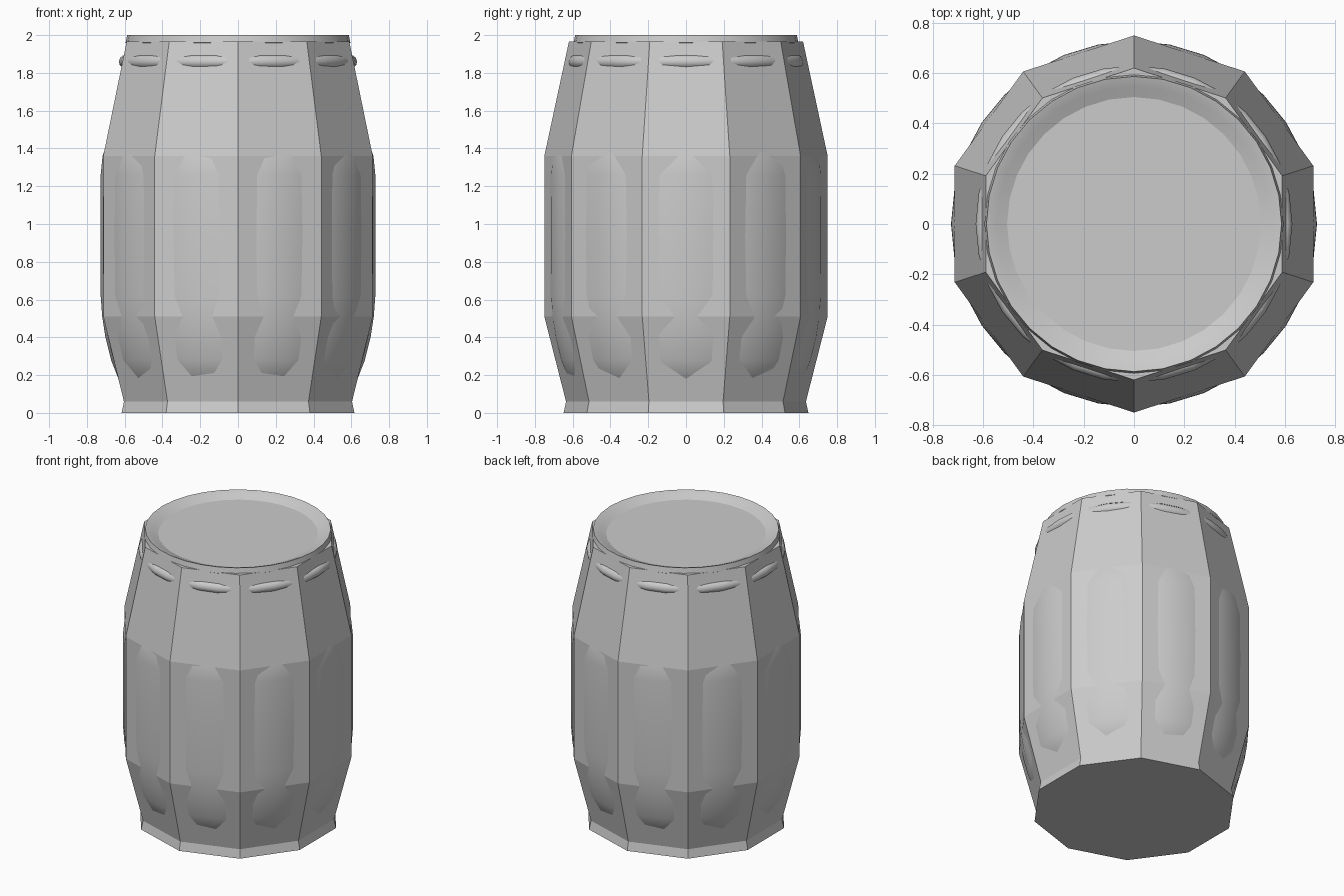
import bpy, bmesh
from math import cos, sin, pi, radians

if "Cube" in bpy.data.objects:
    bpy.data.objects.remove(bpy.data.objects["Cube"])


def lathe(name, profile, sides, smooth_angle=None):
    """Revolve (radius, z) points around z, first corner on +y; ends are capped."""
    bm = bmesh.new()
    rings = []
    for r, z in profile:
        rings.append([bm.verts.new((r * cos(pi / 2 + 2 * pi * i / sides),
                                    r * sin(pi / 2 + 2 * pi * i / sides), z))
                      for i in range(sides)])
    for a, b in zip(rings, rings[1:]):
        for i in range(sides):
            j = (i + 1) % sides
            bm.faces.new((a[i], a[j], b[j], b[i]))
    bm.faces.new(rings[0][::-1])
    bm.faces.new(rings[-1])
    bmesh.ops.recalc_face_normals(bm, faces=bm.faces)
    mesh = bpy.data.meshes.new(name)
    bm.to_mesh(mesh)
    bm.free()
    ob = bpy.data.objects.new(name, mesh)
    bpy.context.collection.objects.link(ob)
    if smooth_angle:
        bpy.ops.object.select_all(action='DESELECT')
        ob.select_set(True)
        bpy.context.view_layer.objects.active = ob
        bpy.ops.object.shade_smooth_by_angle(angle=radians(smooth_angle))
    return ob


# Ten flat staves with a short flared foot
lathe("staves", [(0.648, 0), (0.635, 0.06), (0.75, 0.51),
                 (0.75, 1.36), (0.62, 1.965)], 10)

# Round barrel body that bulges through the middle of each stave
lathe("round_body", [(0.54, 0.1), (0.633, 0.18), (0.672, 0.28), (0.702, 0.40),
                     (0.719, 0.51), (0.727, 0.62), (0.728, 0.94), (0.727, 1.26),
                     (0.717, 1.36), (0.69, 1.44), (0.59, 1.84), (0.56, 1.95)], 32, 40)

# Upper hoop showing through the staves
lathe("upper_hoop", [(0.59, 1.83), (0.615, 1.83), (0.627, 1.843), (0.630, 1.86),
                     (0.624, 1.88), (0.608, 1.893), (0.59, 1.895)], 32, 40)

# Rolled rim dishing inwards to the sunken lid
lathe("rim_and_lid", [(0.58, 1.95), (0.595, 1.96), (0.592, 1.975), (0.587, 2.0),
                      (0.57, 1.995), (0.545, 1.984), (0.505, 1.967)], 32, 40)
for p in bpy.data.objects["rim_and_lid"].data.polygons:
    if len(p.vertices) > 4:
        p.use_smooth = False
